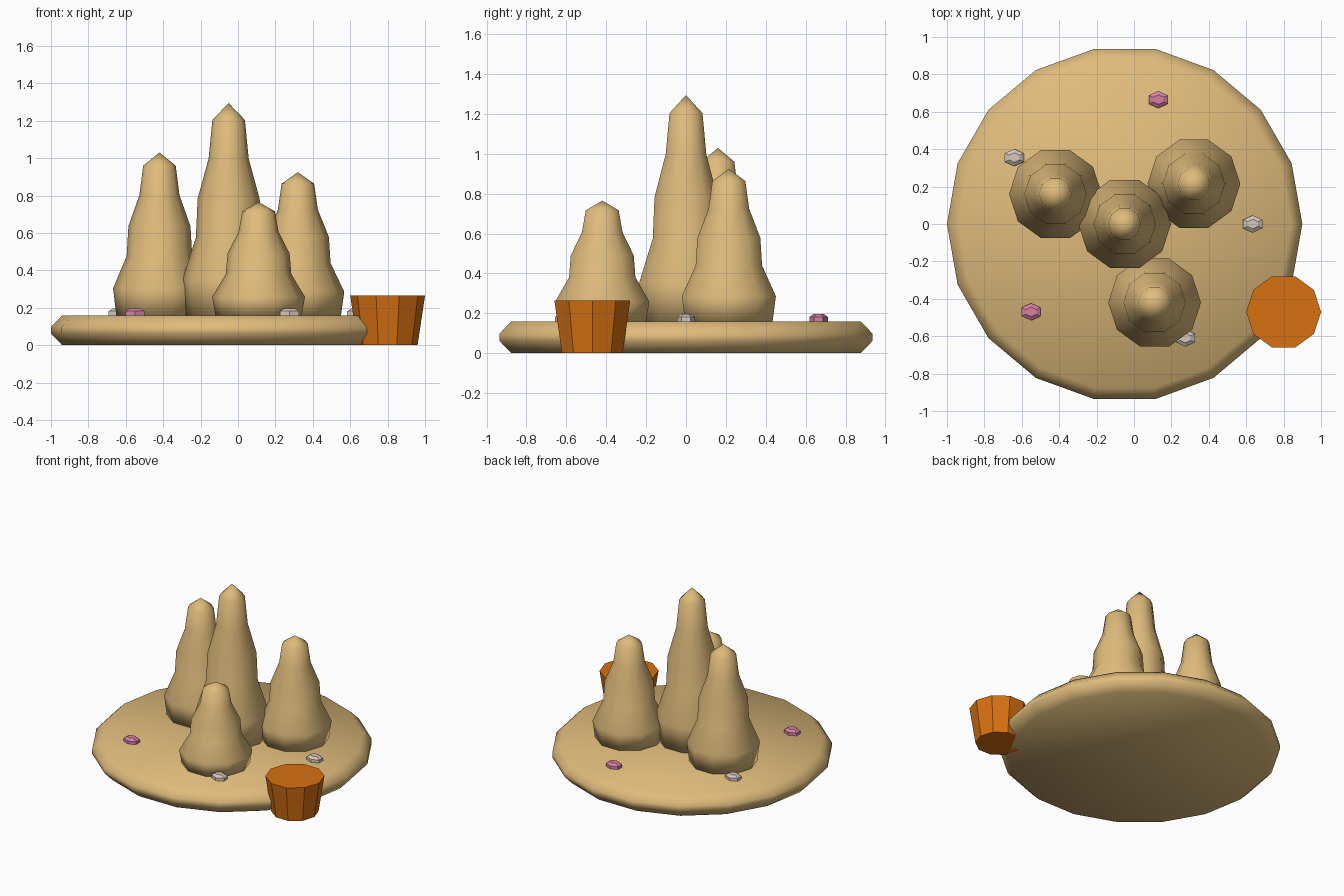
import bpy, bmesh, math

if "Cube" in bpy.data.objects:
    bpy.data.objects.remove(bpy.data.objects["Cube"])


def material(name, rgb):
    m = bpy.data.materials.new(name)
    m.diffuse_color = (*rgb, 1)
    m.use_nodes = True
    m.node_tree.nodes["Principled BSDF"].inputs["Base Color"].default_value = m.diffuse_color
    return m


SAND = material("sand", (0.74, 0.50, 0.20))
ORANGE = material("orange", (0.68, 0.165, 0.006))
PINK = material("shell_pink", (0.68, 0.22, 0.37))
PALE = material("shell_pale", (0.68, 0.57, 0.51))


def lathe(name, profile, sides, loc, mat, smooth=False, start=0.0, scale=(1, 1)):
    """Revolve (radius, z) points around z; radius 0 makes a tip, open ends are capped."""
    bm = bmesh.new()
    rings = []
    for r, z in profile:
        if r == 0:
            rings.append([bm.verts.new((0, 0, z))])
            continue
        ring = []
        for i in range(sides):
            a = start + math.tau * i / sides
            ring.append(bm.verts.new((r * scale[0] * math.cos(a),
                                      r * scale[1] * math.sin(a), z)))
        rings.append(ring)
    for low, high in zip(rings, rings[1:]):
        for i in range(sides):
            j = (i + 1) % sides
            if len(high) == 1:
                bm.faces.new((low[i], low[j], high[0]))
            else:
                bm.faces.new((low[i], low[j], high[j], high[i]))
    bm.faces.new(rings[0][::-1])
    if len(rings[-1]) > 1:
        bm.faces.new(rings[-1])
    bmesh.ops.recalc_face_normals(bm, faces=bm.faces)
    for f in bm.faces:
        f.smooth = smooth
    me = bpy.data.meshes.new(name)
    bm.to_mesh(me)
    bm.free()
    me.materials.append(mat)
    ob = bpy.data.objects.new(name, me)
    ob.location = loc
    bpy.context.collection.objects.link(ob)
    return ob


# Sand disc with a bevelled rim
lathe("sand_base", [(0.89, 0), (0.95, 0.062), (0.95, 0.098), (0.89, 0.16)],
      18, (-0.05, 0, 0), SAND, smooth=True)

# Drip towers: one lumpy profile stretched to each height
TOWER = [(0.23, 0), (0.248, 0.17), (0.175, 0.37), (0.166, 0.55),
         (0.107, 0.74), (0.087, 0.92), (0, 1)]
TOWERS = [("tall_tower", -0.05, 0, 1.295), ("left_tower", -0.42, 0.16, 1.03),
          ("right_tower", 0.32, 0.215, 0.925), ("front_tower", 0.11, -0.42, 0.765)]
for name, x, y, top in TOWERS:
    base = 0.155
    lathe(name, [(r, base + t * (top - base)) for r, t in TOWER],
          10, (x, y, 0), SAND, smooth=True)

# Bucket sunk into the rim
lathe("bucket", [(0.16, 0), (0.20, 0.265)], 10, (0.8, -0.47, 0), ORANGE)

# Small shells lying on the sand
SHELLS = [(0.13, 0.665, PINK), (-0.55, -0.47, PINK), (-0.64, 0.355, PALE),
          (0.635, 0, PALE), (0.275, -0.61, PALE)]
for k, (x, y, mat) in enumerate(SHELLS):
    lathe(f"shell_{k + 1}", [(1, 0.15), (1, 0.182), (0.55, 0.197)],
          6, (x, y, 0), mat, start=math.pi / 2, scale=(0.059, 0.046))
